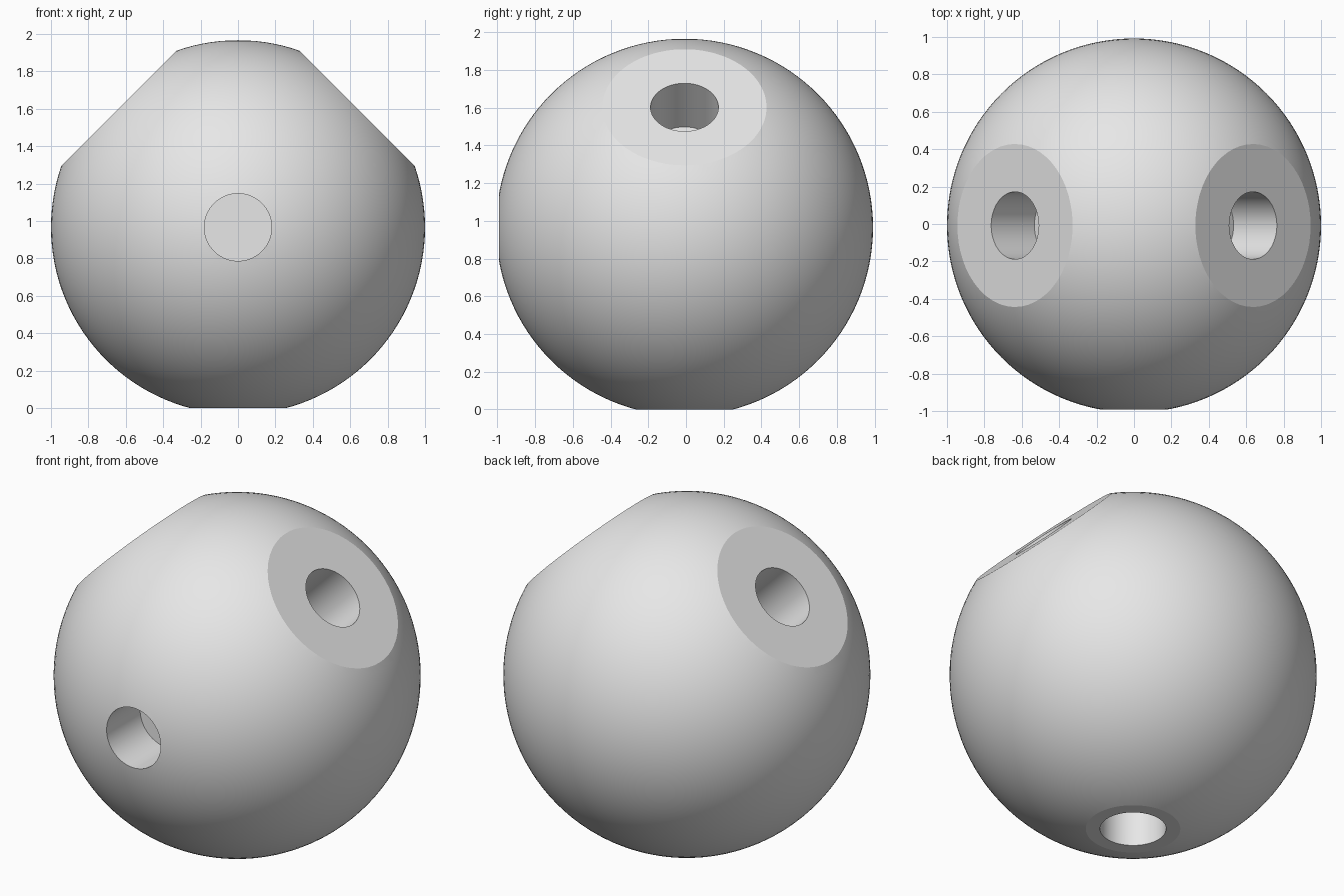
import bpy, bmesh, math
from mathutils import Vector, Matrix

if "Cube" in bpy.data.objects:
    bpy.data.objects.remove(bpy.data.objects["Cube"])

CENTRE = Vector((0, -0.008, 0.966))
HOLE_R = 0.18
S = math.sqrt(0.5)

# Ball
bm = bmesh.new()
bmesh.ops.create_uvsphere(bm, u_segments=128, v_segments=64, radius=1)

# Flats: base and two 45 degree shoulders
for normal, dist in [((0, 0, -1), 0.966), ((S, 0, S), 0.90), ((-S, 0, S), 0.90)]:
    n = Vector(normal)
    cut = bmesh.ops.bisect_plane(bm, geom=bm.verts[:] + bm.edges[:] + bm.faces[:],
                                 dist=1e-5, plane_co=n * dist, plane_no=n,
                                 clear_outer=True)
    rim = [e for e in cut["geom_cut"]
           if isinstance(e, bmesh.types.BMEdge) and e.is_boundary]
    bmesh.ops.holes_fill(bm, edges=rim, sides=0)
bmesh.ops.recalc_face_normals(bm, faces=bm.faces[:])
bmesh.ops.translate(bm, verts=bm.verts[:], vec=CENTRE)

mesh = bpy.data.meshes.new("ball")
bm.to_mesh(mesh)
bm.free()
ball = bpy.data.objects.new("drilled_ball", mesh)
bpy.context.collection.objects.link(ball)

grey = bpy.data.materials.new("light_grey")
grey.diffuse_color = (0.8, 0.8, 0.8, 1)
grey.use_nodes = True
grey.node_tree.nodes["Principled BSDF"].inputs["Base Color"].default_value = grey.diffuse_color
mesh.materials.append(grey)
bpy.context.view_layer.objects.active = ball


def drill(axis, floor):
    """Blind round hole along axis, its floor at the given distance from the centre."""
    a = Vector(axis)
    b = bmesh.new()
    length = 1.3 - floor
    bmesh.ops.create_cone(b, cap_ends=True, segments=96, radius1=HOLE_R,
                          radius2=HOLE_R, depth=length)
    rot = a.to_track_quat('Z', 'Y').to_matrix().to_4x4()
    b.transform(Matrix.Translation(CENTRE + a * (floor + length / 2)) @ rot)
    m = bpy.data.meshes.new("drill")
    b.to_mesh(m)
    b.free()
    m.materials.append(grey)
    cutter = bpy.data.objects.new("drill", m)
    cutter.hide_render = True
    bpy.context.collection.objects.link(cutter)
    mod = ball.modifiers.new("hole", 'BOOLEAN')
    mod.operation = 'DIFFERENCE'
    mod.solver = 'EXACT'
    mod.object = cutter
    bpy.ops.object.modifier_apply(modifier=mod.name)
    bpy.data.objects.remove(cutter)


# Holes: front, both shoulders, base
drill((0, -1, 0), 0.665)
drill((S, 0, S), 0.573)
drill((-S, 0, S), 0.573)
drill((0, 0, -1), 0.645)

# Smooth ball and bores, crisp rims
ball.select_set(True)
bpy.ops.object.shade_smooth_by_angle(angle=math.radians(9))
